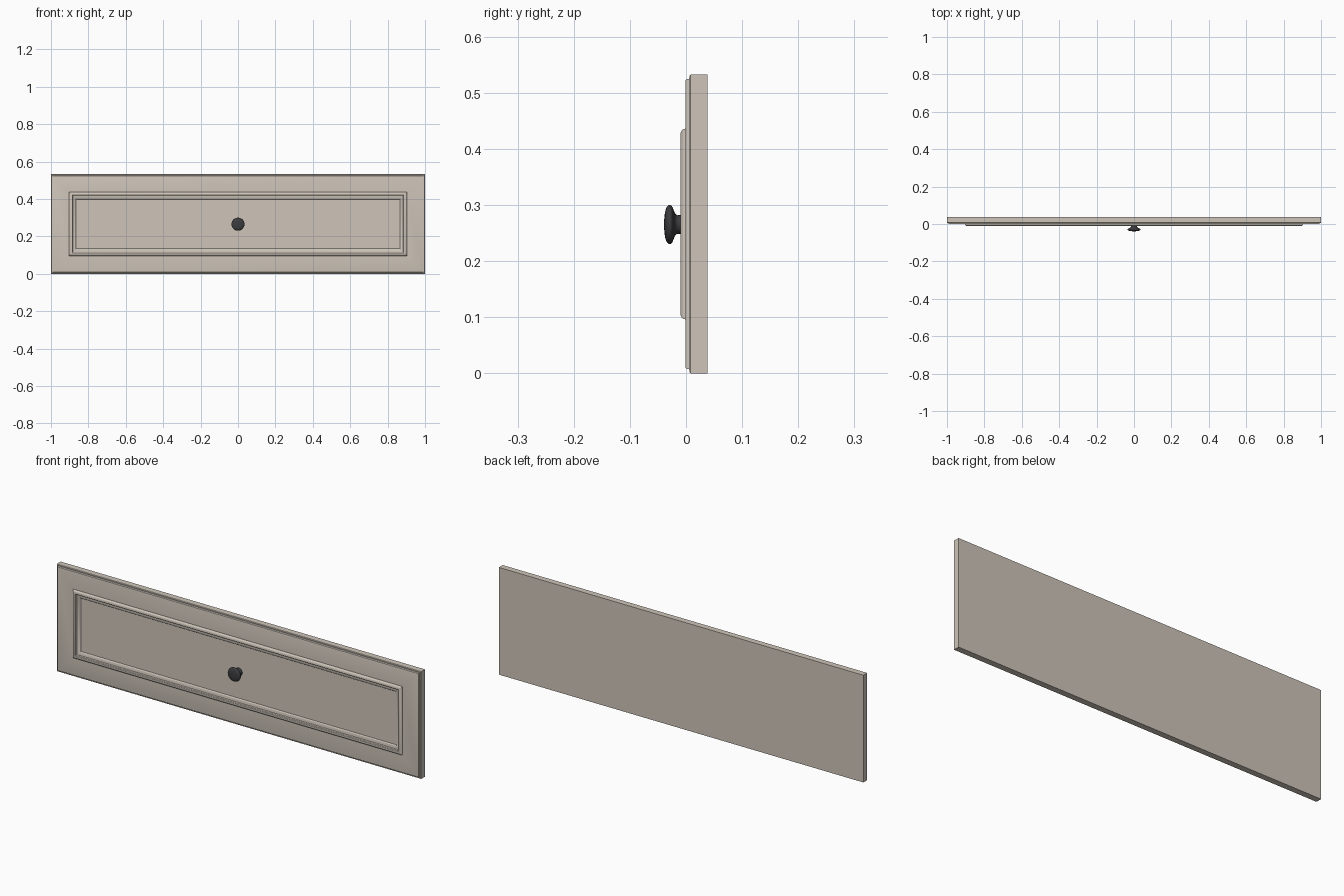
import bpy, bmesh, math

if "Cube" in bpy.data.objects:
    bpy.data.objects.remove(bpy.data.objects["Cube"])

W, H = 1.0, 0.532      # half width, full height
KNOB_Z = 0.265


def material(name, rgb):
    m = bpy.data.materials.new(name)
    m.diffuse_color = (*rgb, 1)
    m.use_nodes = True
    m.node_tree.nodes["Principled BSDF"].inputs["Base Color"].default_value = m.diffuse_color
    return m


def finish(bm, name, mat, angle):
    bmesh.ops.recalc_face_normals(bm, faces=bm.faces)
    me = bpy.data.meshes.new(name)
    bm.to_mesh(me)
    bm.free()
    ob = bpy.data.objects.new(name, me)
    bpy.context.collection.objects.link(ob)
    me.materials.append(mat)
    bpy.ops.object.select_all(action='DESELECT')
    ob.select_set(True)
    bpy.context.view_layer.objects.active = ob
    bpy.ops.object.shade_smooth_by_angle(angle=math.radians(angle))
    return ob


def loft(bm, rings):
    # bridge successive closed rings and cap both ends
    vs = [[bm.verts.new(p) for p in r] for r in rings]
    n = len(vs[0])
    for a, b in zip(vs, vs[1:]):
        for i in range(n):
            j = (i + 1) % n
            bm.faces.new((a[i], a[j], b[j], b[i]))
    bm.faces.new(vs[0])
    bm.faces.new(vs[-1])


def rect(d, y):
    return [(-W + d, y, d), (W - d, y, d), (W - d, y, H - d), (-W + d, y, H - d)]


def circle(r, y, n=32):
    return [(r * math.cos(2 * math.pi * i / n), y,
             KNOB_Z + r * math.sin(2 * math.pi * i / n)) for i in range(n)]


paint = material("beige_paint", (0.62, 0.56, 0.49))
metal = material("dark_metal", (0.045, 0.045, 0.05))

# drawer front: (inset from edge, y) profile, back to recessed field
profile = [(0, 0.038), (0, 0.008), (0.002, 0.006), (0.007, 0.006),
           (0.008, 0.001), (0.009, -0.0005), (0.011, -0.001),   # stepped edge
           (0.096, -0.001), (0.097, -0.005), (0.100, -0.008),
           (0.104, -0.010), (0.112, -0.010), (0.115, -0.008),   # raised bead
           (0.117, -0.002), (0.122, -0.001), (0.128, 0.001),
           (0.132, 0.004), (0.134, 0.006)]                      # inner cove
bm = bmesh.new()
loft(bm, [rect(d, y) for d, y in profile])
finish(bm, "drawer_front", paint, 30)

# turned knob: (radius, y) profile
knob = [(0.020, 0.007), (0.018, -0.002), (0.017, -0.010), (0.0165, -0.015),
        (0.018, -0.018), (0.023, -0.021), (0.030, -0.0235), (0.034, -0.026),
        (0.035, -0.029), (0.034, -0.032), (0.030, -0.035), (0.022, -0.0375),
        (0.012, -0.0387), (0.003, -0.039)]
bm = bmesh.new()
loft(bm, [circle(r, y) for r, y in knob])
finish(bm, "knob", metal, 50)
